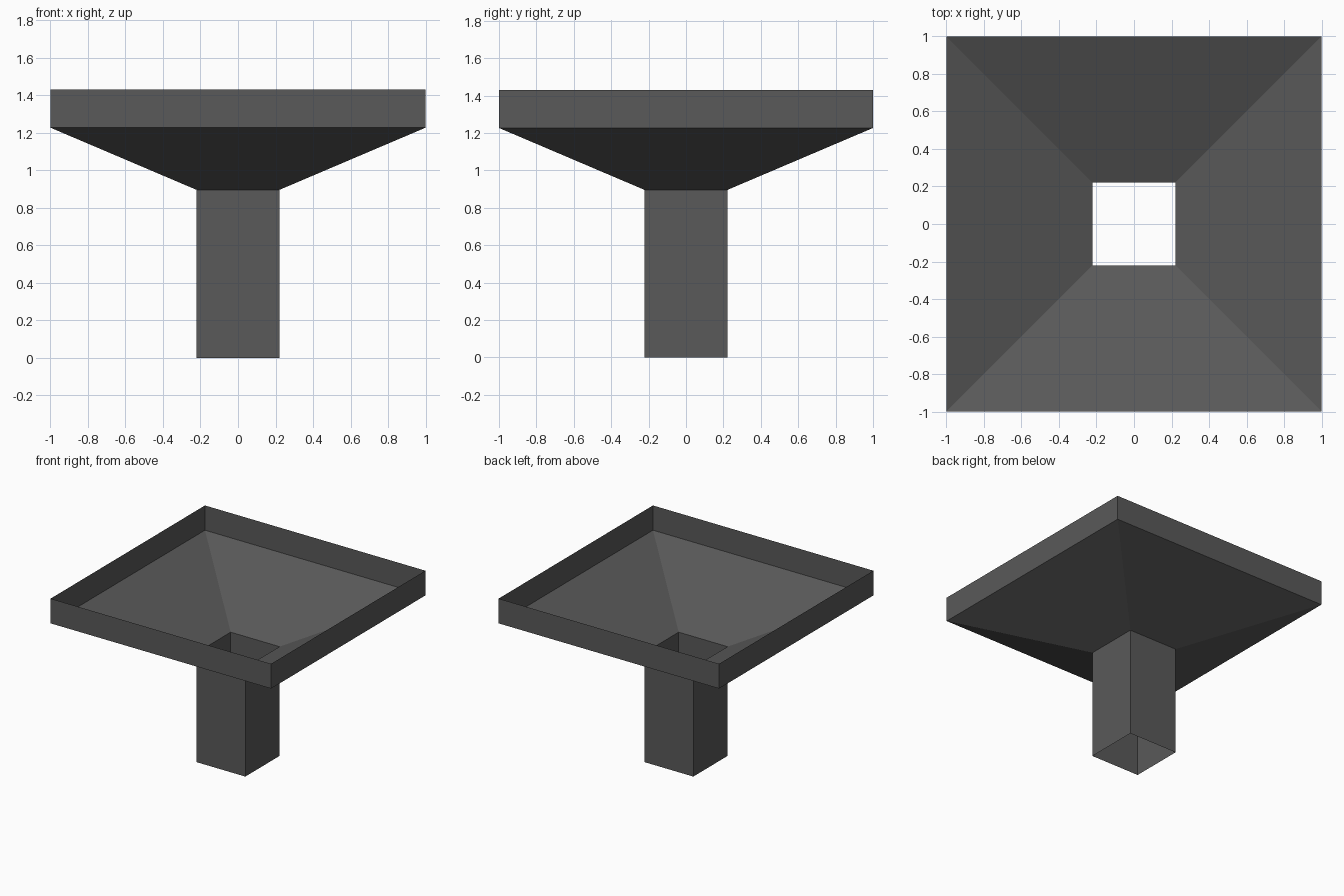
import bpy
import bmesh

default = bpy.data.objects.get("Cube")
if default:
    bpy.data.objects.remove(default, do_unlink=True)

# Dark grey sheet metal
metal = bpy.data.materials.new("dark_grey_metal")
metal.use_nodes = True
colour = (0.1, 0.1, 0.1, 1)
metal.diffuse_color = colour
metal.node_tree.nodes["Principled BSDF"].inputs["Base Color"].default_value = colour

CORNERS = [(-1, -1), (1, -1), (1, 1), (-1, 1)]


def square_sleeve(name, low, high):
    """Open four-sided sheet between two squares given as (half width, height)."""
    bm = bmesh.new()
    rings = [[bm.verts.new((x * half, y * half, z)) for x, y in CORNERS]
             for half, z in (low, high)]
    for i in range(4):
        j = (i + 1) % 4
        bm.faces.new((rings[0][i], rings[0][j], rings[1][j], rings[1][i]))
    mesh = bpy.data.meshes.new(name)
    bm.to_mesh(mesh)
    bm.free()
    mesh.materials.append(metal)
    obj = bpy.data.objects.new(name, mesh)
    bpy.context.collection.objects.link(obj)
    return obj


# Open hopper: straight spout, sloping funnel, upright rim
spout_bottom, spout_top = (0.222, 0), (0.222, 0.896)
rim_bottom, rim_top = (1, 1.227), (1, 1.43)
square_sleeve("spout", spout_bottom, spout_top)
square_sleeve("funnel", spout_top, rim_bottom)
square_sleeve("rim", rim_bottom, rim_top)
